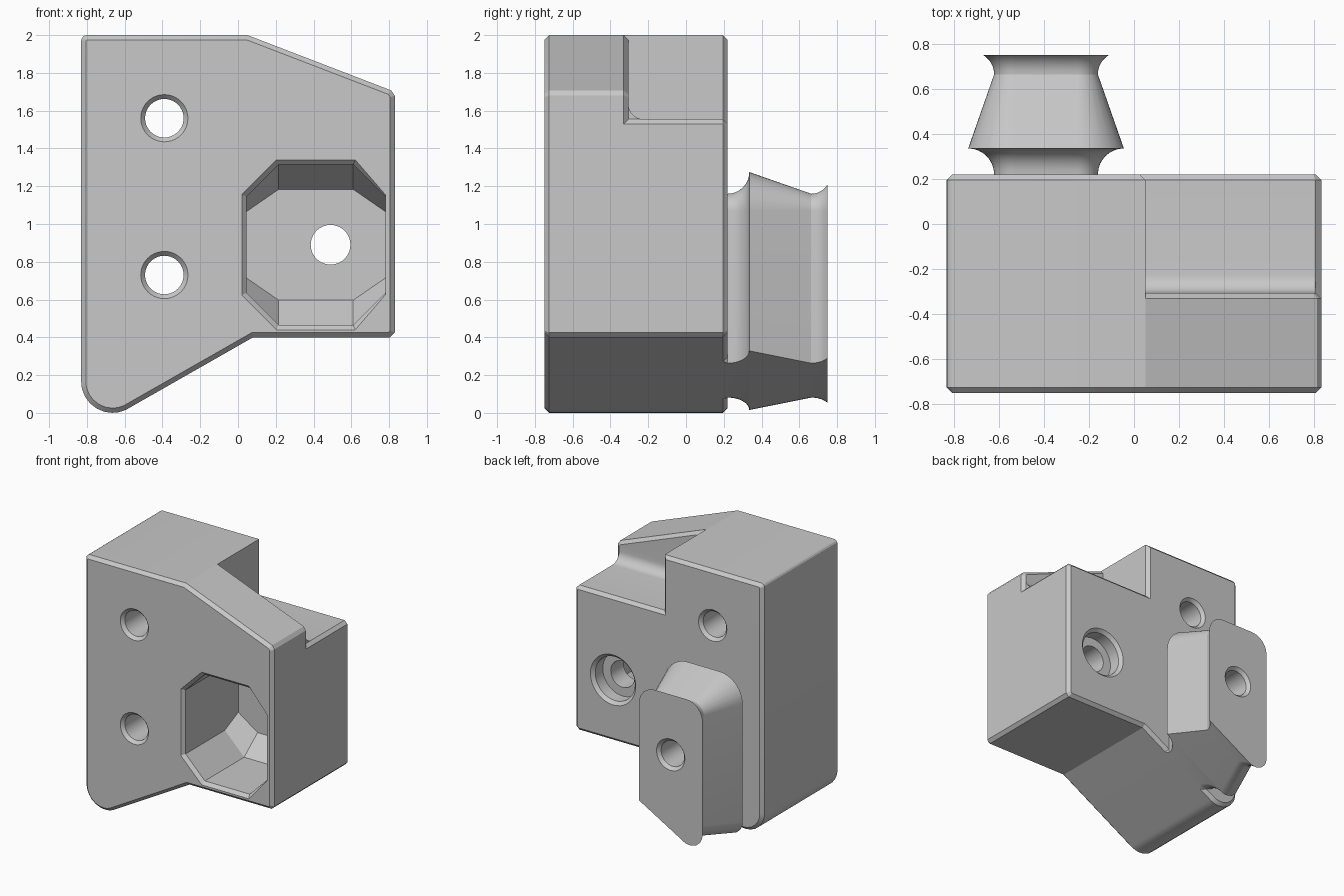
import bpy, bmesh, math
from mathutils import Vector

if "Cube" in bpy.data.objects:
    bpy.data.objects.remove(bpy.data.objects["Cube"])

C = 0.025                     # edge chamfer
FRONT, BACK, END = -0.75, 0.22, 0.75

grey = bpy.data.materials.new("light_grey")
grey.use_nodes = True
grey.diffuse_color = (0.58, 0.58, 0.58, 1)
grey.node_tree.nodes["Principled BSDF"].inputs["Base Color"].default_value = grey.diffuse_color


def under(x):
    """Height of the sloping underside."""
    return 0.40 + 0.57 * (x - 0.08)


def outline(corners):
    """Clockwise polygon from (x, z, radius, steps); one step gives a chamfer."""
    pts = []
    for i, (x, z, r, steps) in enumerate(corners):
        p = Vector((x, z))
        if not r:
            pts.append(p)
            continue
        a = (Vector(corners[i - 1][:2]) - p).normalized()
        b = (Vector(corners[(i + 1) % len(corners)][:2]) - p).normalized()
        half = a.angle(b) / 2
        centre = p + (a + b).normalized() * r / math.sin(half)
        start = p + a * r / math.tan(half) - centre
        stop = p + b * r / math.tan(half) - centre
        for k in range(steps + 1):
            pts.append(centre + start.lerp(stop, k / steps).normalized() * r)
    return pts


def inset(pts, d):
    out = []
    for i, p in enumerate(pts):
        u = (p - pts[i - 1]).normalized()
        v = (pts[(i + 1) % len(pts)] - p).normalized()
        n, m = Vector((u.y, -u.x)), Vector((v.y, -v.x))
        out.append(p + (n + m) * d / (1 + n.dot(m)))
    return out


def at(pts, y):
    return [(p.x, y, p.y) for p in pts]


def loft(name, rings):
    bm = bmesh.new()
    rows = [[bm.verts.new(p) for p in ring] for ring in rings]
    n = len(rows[0])
    for lo, hi in zip(rows, rows[1:]):
        for i in range(n):
            j = (i + 1) % n
            bm.faces.new((lo[i], lo[j], hi[j], hi[i]))
    bm.faces.new(rows[0])
    bm.faces.new(rows[-1])
    bmesh.ops.recalc_face_normals(bm, faces=bm.faces)
    mesh = bpy.data.meshes.new(name)
    bm.to_mesh(mesh)
    bm.free()
    mesh.materials.append(grey)
    ob = bpy.data.objects.new(name, mesh)
    bpy.context.collection.objects.link(ob)
    return ob


def combine(target, tool, operation):
    mod = target.modifiers.new(tool.name, "BOOLEAN")
    mod.operation, mod.solver, mod.object = operation, "EXACT", tool
    bpy.context.view_layer.objects.active = target
    bpy.ops.object.modifier_apply(modifier=mod.name)
    bpy.data.objects.remove(tool)


def bore(name, x, z, steps):
    """Round cutter along y from (y, radius) steps."""
    turn = [2 * math.pi * k / 40 for k in range(40)]
    return loft(name, [[(x + r * math.cos(t), y, z + r * math.sin(t)) for t in turn]
                       for y, r in steps])


# Front slab with the sloping shoulder
foot = [(0.83, 0.40, C, 1), (0.08, 0.40, 0, 0), (-0.83, under(-0.83), 0.165, 12)]
face = outline([(-0.83, 2, 0.03, 4), (0.05, 2, 0, 0), (0.83, 1.70, 0.03, 1)] + foot)
wall = -0.305
block = loft("mounting_block", [at(inset(face, C), FRONT), at(face, FRONT + C),
                                at(face, wall - C), at(inset(face, C), wall)])

# Rear slab, lower on one side to leave the shelf
shelf = 1.555
rear = outline([(-0.83, 2, 0.03, 4), (0.05, 2, 0, 0), (0.05, shelf, 0, 0),
                (0.83, shelf, C, 1)] + foot)
combine(block, loft("rear_slab", [at(rear, -0.45), at(rear, BACK - C),
                                  at(inset(rear, C), BACK)]), "UNION")

# Fillet between the shelf and the wall behind the shoulder
R = 0.08
cove = [(wall - 0.05, shelf - 0.05), (wall + R, shelf - 0.05)]
for k in range(9):
    t = math.pi / 2 * k / 8
    cove.append((wall + R - R * math.sin(t), shelf + R - R * math.cos(t)))
cove.append((wall - 0.05, shelf + R))
combine(block, loft("shelf_fillet", [[(x, y, z) for y, z in cove]
                                     for x in (0.03, 0.805)]), "UNION")


# Rear tab, flared at the root and at the end plate
def tab_ring(y, t):
    x0, x1, top = -0.62 - t, -0.16 + t, 1.16 + t
    return at(outline([(x0, top, 0.09 + t, 8), (x1, top, 0.09 + t, 8),
                       (x1, under(x1), 0, 0), (x0, under(x0), 0.11, 8)]), y)


rings = [tab_ring(0.1, 0.09)]
for k in range(9):
    a = math.pi / 2 * k / 8
    rings.append(tab_ring(BACK + 0.115 * math.sin(a), 0.115 * (1 - math.cos(a))))
for k in range(7):
    a = math.radians(60) * k / 6
    rings.append(tab_ring(END - 0.087 + 0.1 * math.sin(a), 0.1 * (1 - math.cos(a))))
rings[-1] = [(x, END, z) for x, y, z in rings[-1]]
combine(block, loft("rear_tab", rings), "UNION")

# Front pocket with clipped corners and a sloping back
mouth = outline([(x, z, 0.17, 1) for x, z in
                 ((0.045, 1.315), (0.78, 1.315), (0.78, 0.465), (0.045, 0.465))])
rim = [Vector((min(p.x, 0.78), p.y)) for p in inset(mouth, -C)]
deep = [Vector((p.x, 0.89 + (p.y - 0.89) * 0.69)) for p in mouth]
combine(block, loft("pocket", [at(rim, FRONT - 0.05), at(rim, FRONT), at(mouth, FRONT + C),
                               at(mouth, -0.23), at(deep, -0.06)]), "DIFFERENCE")

# Counterbored hole through the pocket floor
combine(block, bore("counterbore", 0.49, 0.89,
                    [(-0.3, 0.105), (0.1, 0.105), (0.1, 0.175), (BACK - C, 0.175),
                     (BACK, 0.2), (BACK + 0.05, 0.2)]), "DIFFERENCE")

# Two screw holes, the lower one running through the tab
for z, stop in ((1.56, BACK), (0.73, END)):
    combine(block, bore("screw_hole", -0.39, z,
                        [(FRONT - 0.05, 0.125), (FRONT, 0.125), (FRONT + C, 0.102),
                         (stop - C, 0.102), (stop, 0.125), (stop + 0.05, 0.125)]), "DIFFERENCE")

bpy.ops.object.select_all(action="DESELECT")
block.select_set(True)
bpy.context.view_layer.objects.active = block
bpy.ops.object.shade_smooth_by_angle(angle=math.radians(20))
